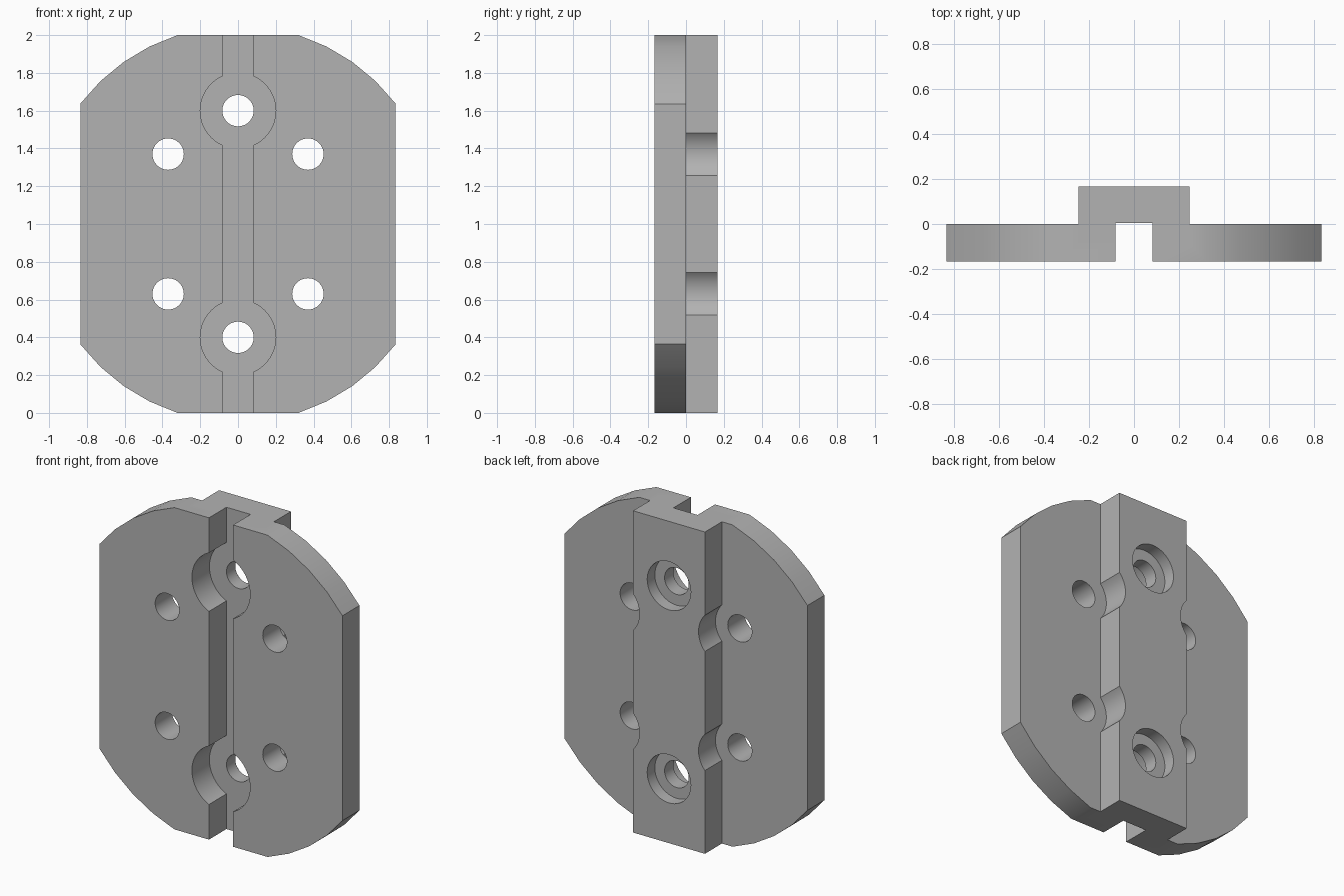
import bpy, bmesh, math
from mathutils import Matrix, Vector

if "Cube" in bpy.data.objects:
    bpy.data.objects.remove(bpy.data.objects["Cube"], do_unlink=True)

T = 0.167          # plate thickness, and rib height behind it
FLOOR = 0.005      # depth plane of the front groove
HOLE = 0.083       # bolt hole radius

metal = bpy.data.materials.new("plain_grey")
metal.use_nodes = True
grey = (0.45, 0.45, 0.45, 1)
metal.diffuse_color = grey
metal.node_tree.nodes["Principled BSDF"].inputs["Base Color"].default_value = grey


def finish(name, bm):
    bmesh.ops.recalc_face_normals(bm, faces=bm.faces)
    mesh = bpy.data.meshes.new(name)
    bm.to_mesh(mesh)
    bm.free()
    mesh.materials.append(metal)
    ob = bpy.data.objects.new(name, mesh)
    bpy.context.collection.objects.link(ob)
    return ob


def prism(name, outline, y0, y1):
    """Extrude an (x, z) outline from y0 to y1."""
    bm = bmesh.new()
    face = bm.faces.new([bm.verts.new((x, y0, z)) for x, z in outline])
    new = bmesh.ops.extrude_face_region(bm, geom=[face])["geom"]
    verts = [v for v in new if isinstance(v, bmesh.types.BMVert)]
    bmesh.ops.translate(bm, verts=verts, vec=Vector((0, y1 - y0, 0)))
    return finish(name, bm)


def bar(name, half, y0, y1, z0=0, z1=2):
    return prism(name, [(-half, z0), (half, z0), (half, z1), (-half, z1)], y0, y1)


def drill(name, x, z, r, y0, y1, n=48):
    ring = [(x + r * math.cos(i * math.tau / n), z + r * math.sin(i * math.tau / n))
            for i in range(n)]
    return prism(name, ring, y0, y1)


def combine(target, tool, operation="DIFFERENCE"):
    """Apply a boolean and discard the tool."""
    tool.hide_render = True
    mod = target.modifiers.new("bool", "BOOLEAN")
    mod.operation, mod.object, mod.solver = operation, tool, "EXACT"
    bpy.ops.object.select_all(action="DESELECT")
    bpy.context.view_layer.objects.active = target
    target.select_set(True)
    bpy.ops.object.modifier_apply(modifier=mod.name)
    bpy.data.objects.remove(tool, do_unlink=True)


# Front plate: a faceted disc trimmed flat on all four sides
R, HALF_W = 1.05, 0.835
a0, a1 = math.acos(HALF_W / R), math.asin(1 / R)
quarter = [a0 + (a1 - a0) * i / 4 for i in range(5)]
angles = quarter + [math.pi - a for a in reversed(quarter)]
angles += [a + math.pi for a in angles]
plate = prism("mounting_plate",
              [(R * math.cos(a), 1 + R * math.sin(a)) for a in angles], -T, 0)

# Back rib, scalloped around the outer bolt holes
rib = bar("back_rib", 0.247, -T / 2, T)
outer = [(sx * 0.37, 1 + sz * 0.37) for sx in (-1, 1) for sz in (-1, 1)]
for x, z in outer:
    combine(rib, drill("scallop", x, z, 0.167, -0.3, 0.3))
combine(plate, rib, "UNION")

# Outer bolt holes
for x, z in outer:
    combine(plate, drill("bolt_hole", x, z, HOLE, -0.3, 0.3))

# Front groove with round pockets, each with a hole counterbored from behind
combine(plate, bar("groove", HOLE, -0.3, FLOOR, -0.1, 2.1))
for z in (0.4, 1.6):
    combine(plate, drill("front_pocket", 0, z, 0.2, -0.3, FLOOR, 64))
    combine(plate, drill("centre_hole", 0, z, HOLE, -0.3, 0.3))
    combine(plate, drill("rear_counterbore", 0, z, 0.15, T - 0.075, 0.3))

# Smooth curved walls, keep the machined edges crisp
bpy.ops.object.select_all(action="DESELECT")
plate.select_set(True)
bpy.context.view_layer.objects.active = plate
bpy.ops.object.shade_smooth_by_angle(angle=math.radians(25))
